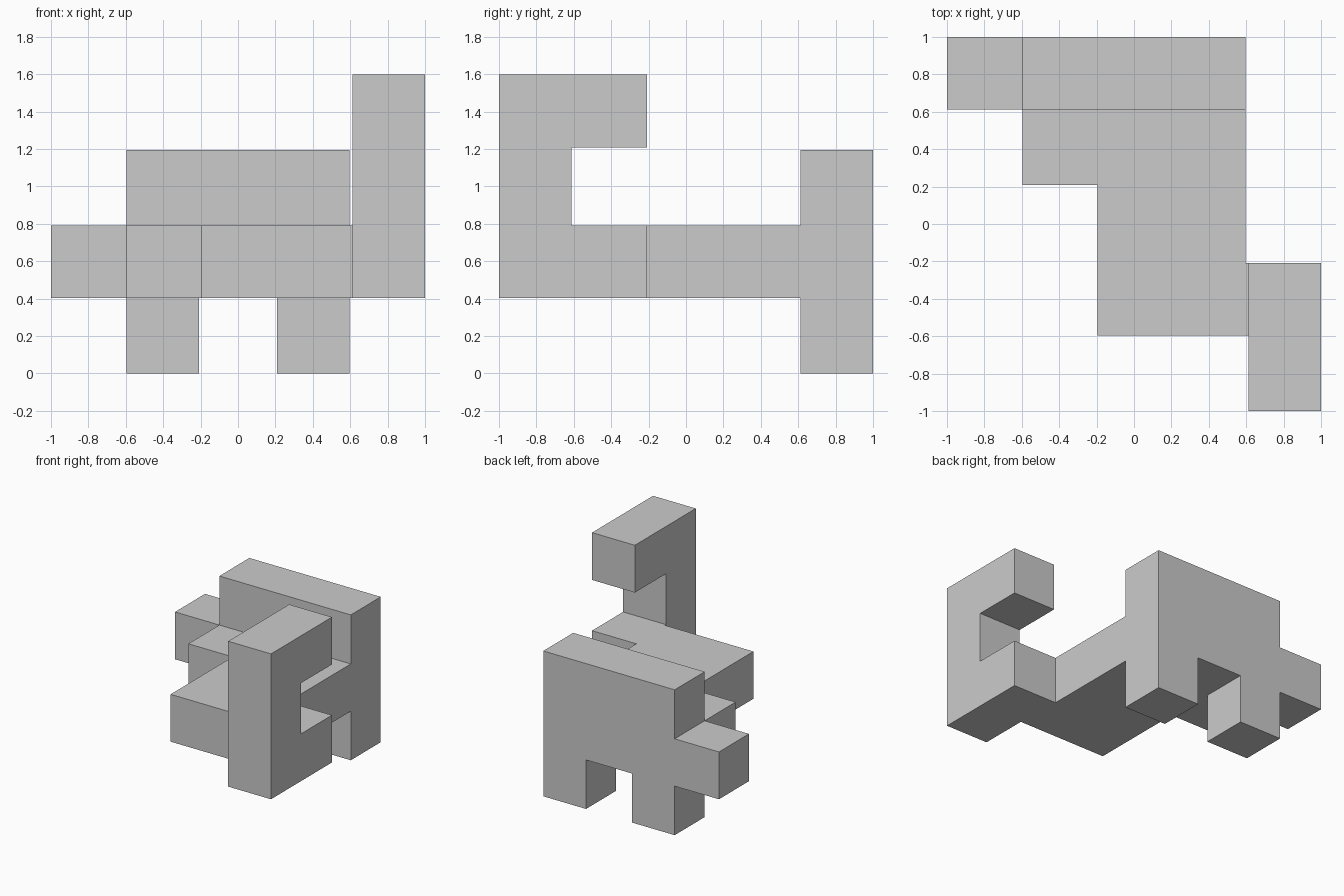
import bpy, bmesh
from itertools import product
from mathutils import Vector

if "Cube" in bpy.data.objects:
    bpy.data.objects.remove(bpy.data.objects["Cube"])

PITCH = 0.4028          # cube spacing
GAP = 5 * PITCH - 2     # clearance between neighbouring cubes

# Bars of the puzzle piece: first and last cube index (x, y, z) of each run
BARS = {
    "back_wall":   ((1, 4, 1), (3, 4, 2)),
    "side_stub":   ((0, 4, 1), (1, 4, 1)),
    "left_foot":   ((1, 4, 0), (1, 4, 1)),
    "right_foot":  ((3, 4, 0), (3, 4, 1)),
    "rear_deck":   ((1, 3, 1), (3, 4, 1)),
    "front_deck":  ((2, 1, 1), (3, 3, 1)),
    "link":        ((3, 1, 1), (4, 1, 1)),
    "hook_base":   ((4, 0, 1), (4, 1, 1)),
    "hook_post":   ((4, 0, 1), (4, 0, 3)),
    "hook_tip":    ((4, 0, 3), (4, 1, 3)),
}


def plane(i):
    """Even planes start a cube, odd planes end it."""
    return (i // 2) * PITCH + (i % 2) * (PITCH - GAP)


# Fill the lattice cells (cubes and the bridged gaps) covered by the bars
filled = set()
for lo, hi in BARS.values():
    filled.update(product(*(range(2 * a, 2 * b + 1) for a, b in zip(lo, hi))))

# Skin only the outside of the filled cells
bm = bmesh.new()
verts = {}


def vert(key):
    if key not in verts:
        x, y, z = (plane(k) for k in key)
        verts[key] = bm.verts.new(Vector((x - 1, y - 1, z)))
    return verts[key]


for cell in sorted(filled):
    for axis, side in product(range(3), (0, 1)):
        near = list(cell)
        near[axis] += 1 if side else -1
        if tuple(near) in filled:
            continue
        u, v = (axis + 1) % 3, (axis + 2) % 3
        ring = []
        for du, dv in ((0, 0), (1, 0), (1, 1), (0, 1)):
            key = list(cell)
            key[axis] += side
            key[u] += du
            key[v] += dv
            ring.append(vert(tuple(key)))
        bm.faces.new(ring if side else ring[::-1])

# Merge coplanar patches into clean flat faces
bmesh.ops.dissolve_limit(bm, angle_limit=0.01, verts=bm.verts[:], edges=bm.edges[:])
mesh = bpy.data.meshes.new("puzzle_piece")
bm.to_mesh(mesh)
bm.free()
bpy.context.collection.objects.link(bpy.data.objects.new("puzzle_piece", mesh))
